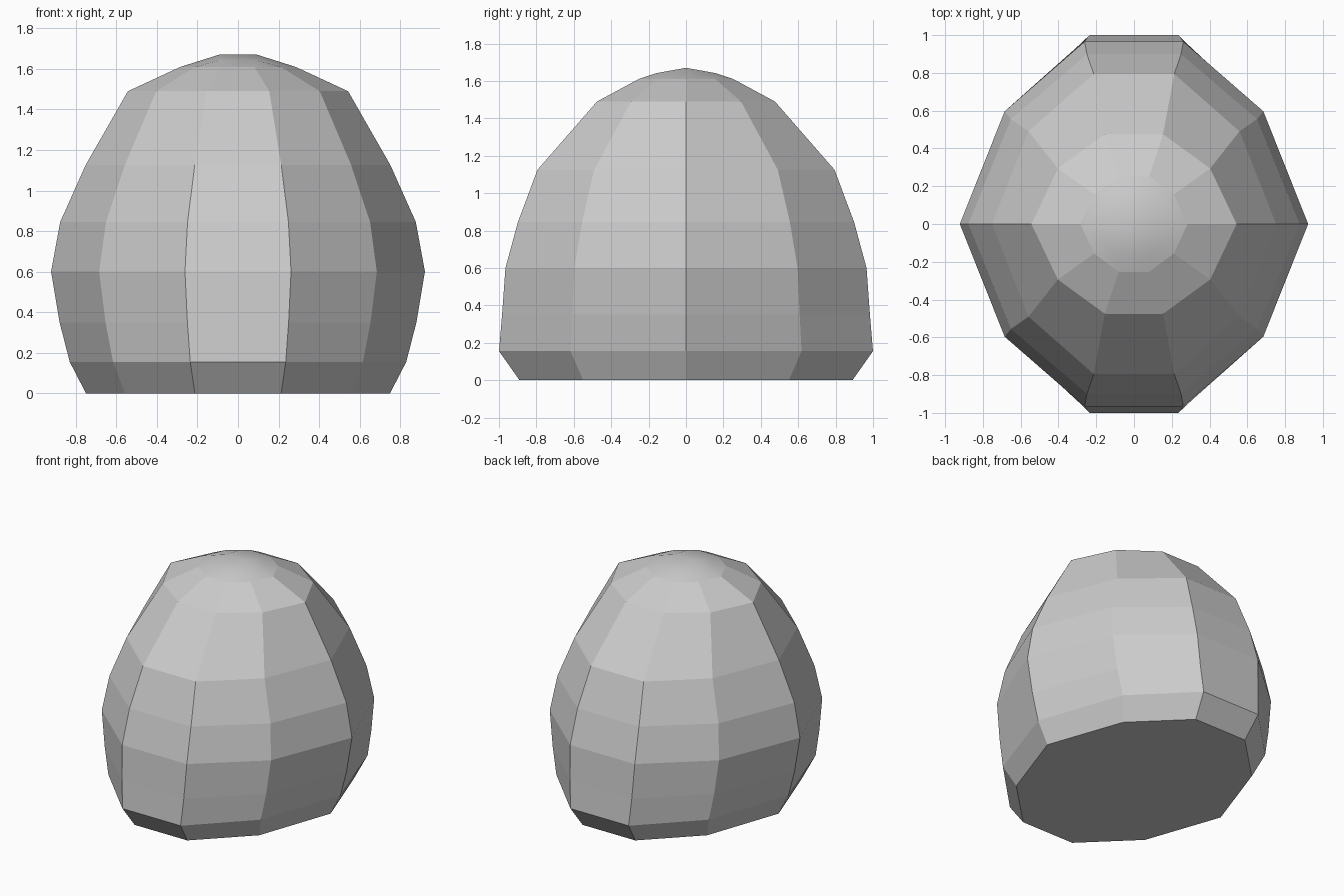
import bpy, bmesh
from math import cos, sin, tau

default = bpy.data.objects.get("Cube")
if default:
    bpy.data.objects.remove(default, do_unlink=True)

# Stone material
GREY = (0.6, 0.6, 0.6, 1)
stone = bpy.data.materials.new("stone_grey")
stone.use_nodes = True
stone.diffuse_color = GREY
stone.node_tree.nodes["Principled BSDF"].inputs["Base Color"].default_value = GREY

# Rings from the ground up: height, half width, half depth
SIDES = 10
RINGS = [(0, .75, .936), (.155, .83, 1.051), (.35, .88, 1.034), (.6, .922, 1.015),
         (.845, .877, .945), (1.125, .752, .835), (1.49, .543, .5), (1.61, .284, .266)]
TOP, SHOULDER, RIDGE = 1.67, 1.642, .094
PINCH = .918  # narrows every corner except the two side points


def ring(height, width, depth):
    verts = []
    for i in range(SIDES):
        a = tau * i / SIDES
        pinch = 1 if i % (SIDES // 2) == 0 else PINCH
        verts.append(bm.verts.new((width * pinch * cos(a), depth * sin(a), height)))
    return verts


bm = bmesh.new()
loops = [ring(*r) for r in RINGS]

# Faceted walls and flat base
bm.faces.new(loops[0][::-1])
for low, high in zip(loops, loops[1:]):
    for i in range(SIDES):
        j = (i + 1) % SIDES
        bm.faces.new((low[i], low[j], high[j], high[i]))

# Rounded cap: a small grid stitched to the last ring
rim = loops[-1]
y = rim[1].co.y
right = [bm.verts.new((RIDGE, v, z)) for v, z in ((-y, SHOULDER), (0, TOP), (y, SHOULDER))]
left = [bm.verts.new((-v.co.x, v.co.y, v.co.z)) for v in right]
right = [rim[8]] + right + [rim[2]]
left = [rim[7]] + left + [rim[3]]
cap = [bm.faces.new((left[i], right[i], right[i + 1], left[i + 1])) for i in range(4)]
for inner, outer in ((right, [rim[8], rim[9], rim[0], rim[1], rim[2]]),
                     (left, [rim[7], rim[6], rim[5], rim[4], rim[3]])):
    for a, b in ((0, 1), (4, 3)):
        cap.append(bm.faces.new((inner[a], outer[b], inner[b])))
        cap.append(bm.faces.new((inner[b], outer[b], outer[2])))
        cap.append(bm.faces.new((inner[b], outer[2], inner[2])))
for face in cap:
    face.smooth = True

bmesh.ops.recalc_face_normals(bm, faces=bm.faces)
mesh = bpy.data.meshes.new("boulder")
bm.to_mesh(mesh)
bm.free()
mesh.materials.append(stone)
bpy.context.collection.objects.link(bpy.data.objects.new("boulder", mesh))
